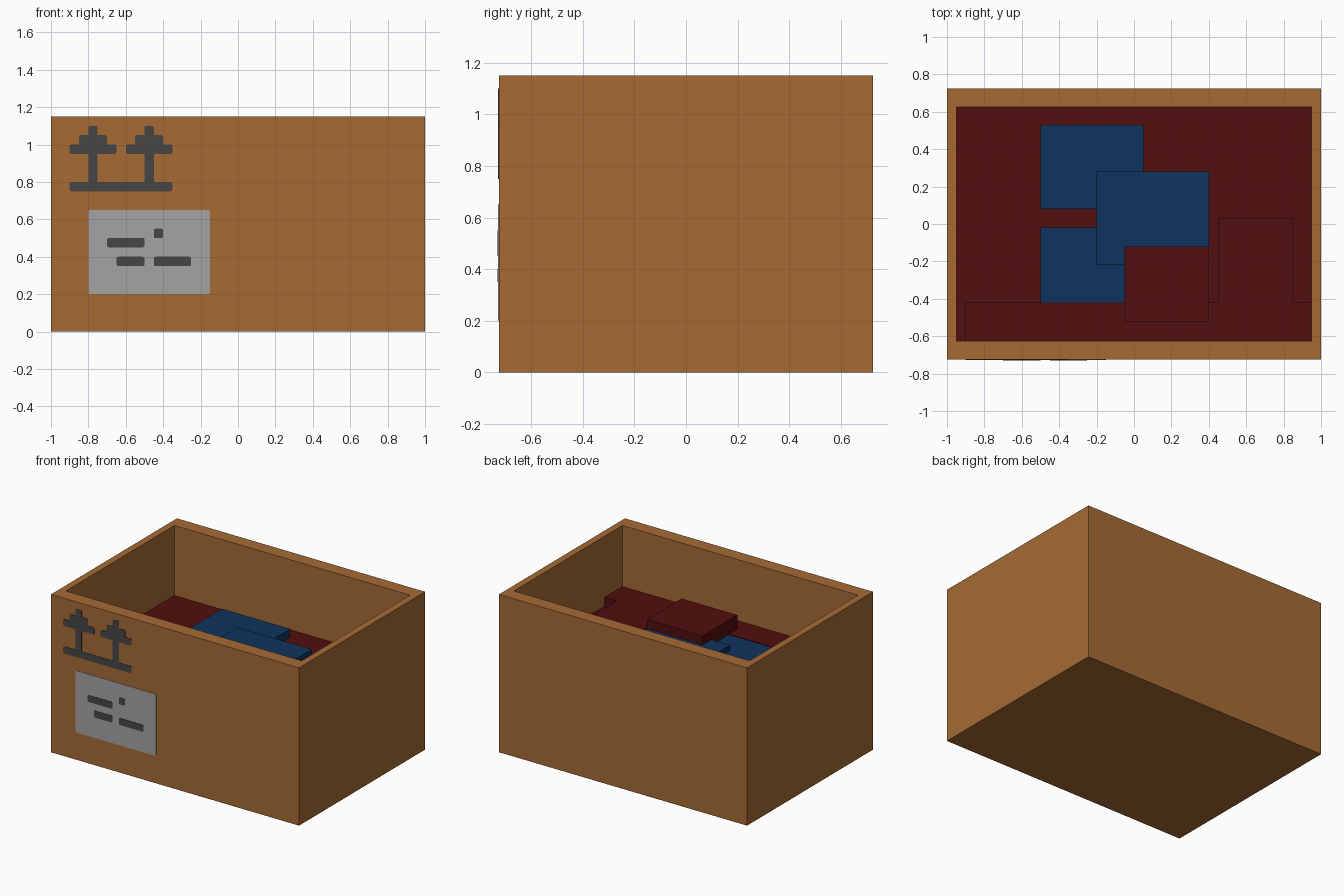
import bpy, bmesh, math

if "Cube" in bpy.data.objects:
    bpy.data.objects.remove(bpy.data.objects["Cube"])


def srgb(r, g, b):
    lin = lambda c: (c / 255 / 12.92) if c < 10 else ((c / 255 + 0.055) / 1.055) ** 2.4
    return (lin(r), lin(g), lin(b), 1)


def material(name, rgb):
    m = bpy.data.materials.new(name)
    m.diffuse_color = srgb(*rgb)
    m.use_nodes = True
    m.node_tree.nodes["Principled BSDF"].inputs["Base Color"].default_value = m.diffuse_color
    return m


CARD = material("cardboard brown", (166, 107, 53))
RED = material("dark red", (82, 14, 14))
BLUE = material("dark blue", (15, 52, 95))
GREY = material("label grey", (164, 164, 164))
INK = material("ink grey", (70, 70, 70))

HX, HY, H = 1.0, 0.725, 1.15        # outer half sizes and height
IX, IY = 0.95, 0.625                # inner half sizes
FILL = 0.64                         # level of the contents


def finish(name, bm, mat):
    bmesh.ops.recalc_face_normals(bm, faces=bm.faces)
    me = bpy.data.meshes.new(name)
    bm.to_mesh(me)
    bm.free()
    me.materials.append(mat)
    ob = bpy.data.objects.new(name, me)
    bpy.context.collection.objects.link(ob)
    return ob


def prism(bm, pts, direction):
    """Extrude a closed outline along a direction."""
    face = bm.faces.new([bm.verts.new(p) for p in pts])
    ext = bmesh.ops.extrude_face_region(bm, geom=[face], use_keep_orig=True)
    vs = [v for v in ext["geom"] if isinstance(v, bmesh.types.BMVert)]
    bmesh.ops.translate(bm, verts=vs, vec=direction)


def block(name, outline, z0, z1, mat):
    bm = bmesh.new()
    prism(bm, [(x, y, z0) for x, y in outline], (0, 0, z1 - z0))
    return finish(name, bm, mat)


def rect(x0, x1, y0, y1):
    return [(x0, y0), (x1, y0), (x1, y1), (x0, y1)]


def front_plates(name, rects, back, thick, mat, r=0.01):
    """Thin plates with rounded corners on the front wall."""
    bm = bmesh.new()
    for x0, x1, z0, z1 in rects:
        pts = []
        for k, (cx, cz) in enumerate([(x1 - r, z1 - r), (x0 + r, z1 - r),
                                      (x0 + r, z0 + r), (x1 - r, z0 + r)]):
            for i in range(4):
                a = math.radians(90 * k + 30 * i)
                pts.append((cx + r * math.cos(a), -HY - back, cz + r * math.sin(a)))
        prism(bm, pts, (0, -thick, 0))
    return finish(name, bm, mat)


# Open carton: a block whose top is inset to the rim and sunk
bm = bmesh.new()
prism(bm, [(x, y, 0) for x, y in rect(-HX, HX, -HY, HY)], (0, 0, H))
top = max(bm.faces, key=lambda f: f.calc_center_median().z)
bmesh.ops.inset_region(bm, faces=[top], thickness=0.02)
for v in top.verts:
    v.co.x = math.copysign(IX, v.co.x)
    v.co.y = math.copysign(IY, v.co.y)
ext = bmesh.ops.extrude_face_region(bm, geom=[top])
for v in ext["geom"]:
    if isinstance(v, bmesh.types.BMVert):
        v.co.z = FILL - 0.04
if top.is_valid:
    bmesh.ops.delete(bm, geom=[top], context='FACES_ONLY')
finish("carton", bm, CARD)

# Folded contents
block("contents_base", rect(-IX, IX, -IY, IY), FILL - 0.04, FILL, RED)
block("red_front_layer", [(-0.9, -IY), (IX, -IY), (IX, -0.42), (0.85, -0.42),
                          (0.85, 0.03), (0.45, 0.03), (0.45, -0.42),
                          (-0.9, -0.42)], FILL, 0.705, RED)
block("blue_back_bundle", rect(-0.5, 0.05, 0.08, 0.53), FILL, 0.70, BLUE)
block("blue_front_bundle", rect(-0.5, -0.05, -0.42, -0.02), FILL, 0.70, BLUE)
block("blue_middle_bundle", rect(-0.2, 0.4, -0.22, 0.28), FILL, 0.74, BLUE)
block("red_top_bundle", rect(-0.05, 0.4, -0.52, -0.12), 0.70, 0.805, RED)

# This-way-up arrows and their ground bar
arrows = [(-0.9, -0.35, 0.75, 0.80)]
for c in (-0.775, -0.475):
    arrows += [(c - 0.025, c + 0.025, 0.76, 1.10),
               (c - 0.075, c + 0.075, 0.96, 1.05),
               (c - 0.125, c + 0.125, 0.95, 1.00)]
front_plates("up_arrows", arrows, 0, 0.003, INK)

# Shipping label with marks
front_plates("label", [(-0.80, -0.15, 0.20, 0.65)], 0, 0.003, GREY)
front_plates("label_marks", [(-0.70, -0.50, 0.45, 0.50), (-0.45, -0.40, 0.50, 0.55),
                             (-0.65, -0.50, 0.35, 0.40), (-0.45, -0.25, 0.35, 0.40)],
             0.003, 0.002, INK)
